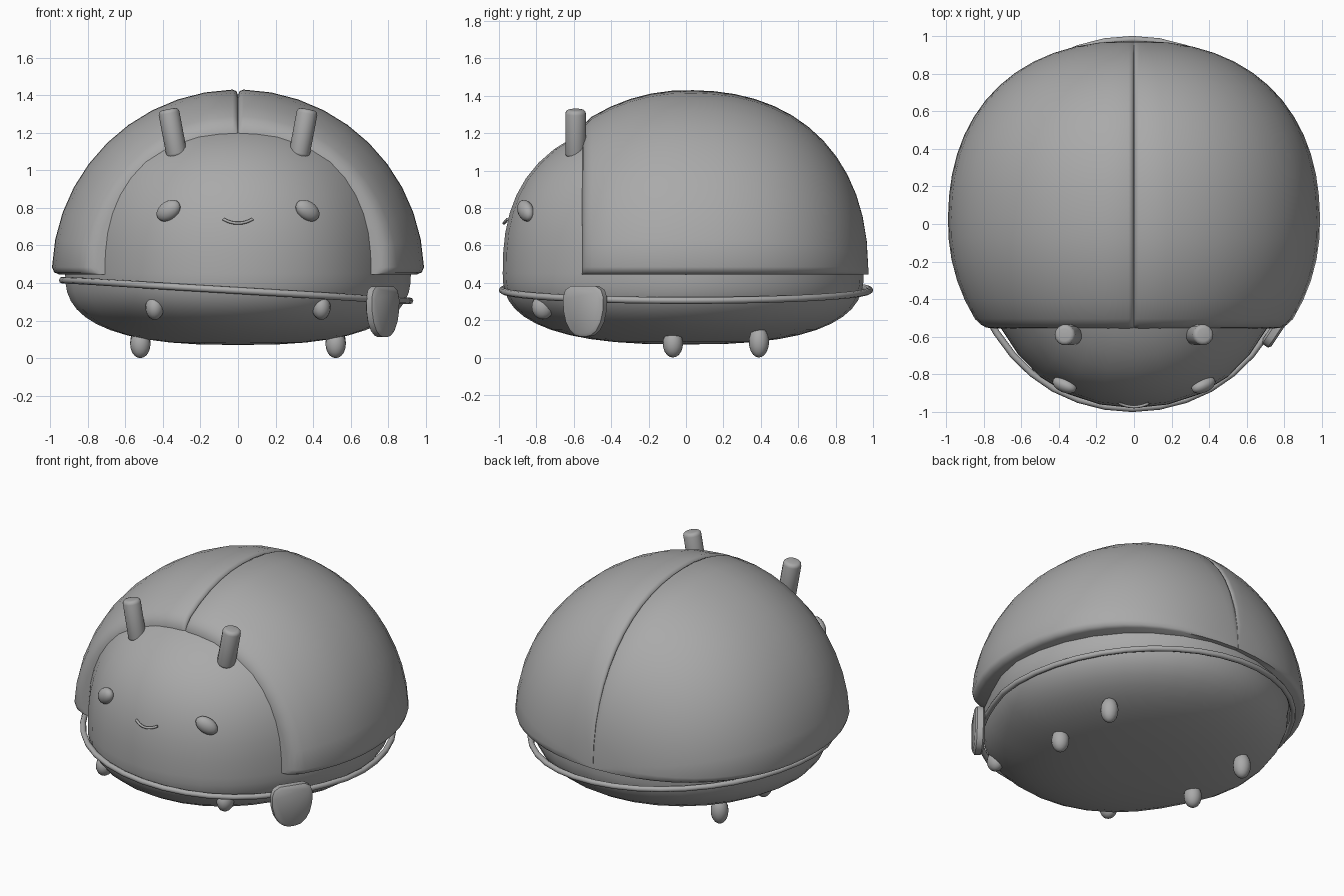
import bpy, bmesh
from math import sin, cos, pi, radians, sqrt, asin
from mathutils import Vector, Matrix

default = bpy.data.objects.get("Cube")
if default:
    bpy.data.objects.remove(default, do_unlink=True)

grey = bpy.data.materials.new("plain_grey")
grey.use_nodes = True
colour = (0.4, 0.4, 0.4, 1)
grey.diffuse_color = colour
grey.node_tree.nodes["Principled BSDF"].inputs["Base Color"].default_value = colour


def finish(name, bm, angle=40):
    """Turn a bmesh into a smooth shaded object."""
    bmesh.ops.recalc_face_normals(bm, faces=bm.faces)
    mesh = bpy.data.meshes.new(name)
    bm.to_mesh(mesh)
    bm.free()
    mesh.materials.append(grey)
    ob = bpy.data.objects.new(name, mesh)
    bpy.context.collection.objects.link(ob)
    bpy.ops.object.select_all(action="DESELECT")
    ob.select_set(True)
    bpy.context.view_layer.objects.active = ob
    bpy.ops.object.shade_smooth_by_angle(angle=radians(angle))
    return ob


def egg(name, centre, size, turn=Matrix()):
    bm = bmesh.new()
    bmesh.ops.create_uvsphere(bm, u_segments=16, v_segments=10, radius=1)
    bm.transform(Matrix.Translation(centre) @ turn @ Matrix.Diagonal((*size, 1)))
    return finish(name, bm, 60)


def tube(name, points, radius, closed=False):
    """Sweep a small round section along a path."""
    curve = bpy.data.curves.new(name, "CURVE")
    curve.dimensions = "3D"
    curve.bevel_depth = radius
    curve.bevel_resolution = 2
    curve.use_fill_caps = True
    curve.materials.append(grey)
    line = curve.splines.new("POLY")
    line.points.add(len(points) - 1)
    for p, co in zip(line.points, points):
        p.co = (*co, 1)
    line.use_cyclic_u = closed
    line.use_smooth = True
    ob = bpy.data.objects.new(name, curve)
    bpy.context.collection.objects.link(ob)


def pinch(y, amount):
    """Width factor that narrows things where the wing cases open."""
    return 1 - amount * max(0, 1 - ((y + 0.52) / 0.4) ** 2)


def round_off(s, power):
    return max(1 - min(abs(s), 1) ** power, 0) ** (1 / power)


# Body: blunt dome above the waist, flattened below
WAIST = 0.45
bm = bmesh.new()
bmesh.ops.create_uvsphere(bm, u_segments=32, v_segments=24, radius=1)
for v in bm.verts:
    flat = sqrt(v.co.x ** 2 + v.co.y ** 2) or 1
    power, height = (2.5, 0.837) if v.co.z > 0 else (2.6, 0.38)
    r = round_off(v.co.z, power)
    x, y = v.co.x / flat * r, v.co.y / flat * r
    v.co = (0.92 * x * pinch(y, 0.065), y * (0.98 if y < 0 else 0.95), WAIST + height * v.co.z)
finish("body", bm, 60)


# Wing cases: rounded quarter sections lofted from front to back
def section(r, side, y):
    a, b = min(0.028, r * 0.3), min(0.04, r * 0.3)
    pts = [(0, 0), (r - b, 0), (r - 0.3 * b, 0.3 * b)]
    lo, hi = b / r, pi / 2 - a / r
    pts += [(r * cos(t), r * sin(t)) for t in (lo + (hi - lo) * i / 10 for i in range(11))]
    pts += [(0.3 * a, r - 0.3 * a), (0, r - a)]
    return [(side * (0.001 + 0.99 * x), y, WAIST - 0.005 + 0.985 * z) for x, z in pts]


FRONT, BACK = -0.555, 0.975
start = asin((FRONT + 0.05) / BACK)
rings = [(FRONT, 0.765), (FRONT + 0.004, 0.795), (FRONT + 0.02, 0.825)]
for i in range(19):
    s = sin(start + (radians(89) - start) * i / 18)
    rings.append((BACK * s, round_off(s, 2 if s < 0 else 2.3)))
for label, side in (("left", 1), ("right", -1)):
    bm = bmesh.new()
    loops = [[bm.verts.new(p) for p in section(r, side, y)] for y, r in rings]
    for near, far in zip(loops, loops[1:]):
        n = len(near)
        for i in range(n):
            j = (i + 1) % n
            bm.faces.new((near[i], near[j], far[j], far[i]))
    bm.faces.new(loops[0])
    bm.faces.new(loops[-1])
    finish(label + "_wing_case", bm, 50)

# Tilted strap around the waist
tube("strap", [((-0.01 + 0.925 * cos(t)) * pinch(sin(t), 0.035), 0.983 * sin(t), 0.36 - 0.055 * cos(t))
               for t in (2 * pi * i / 40 for i in range(40))], 0.018, True)

# Pouch hanging on the strap
half = [(0.08, 0.132), (0.115, 0.112), (0.13, 0.07), (0.127, 0), (0.112, -0.06),
        (0.085, -0.105), (0.052, -0.13), (0.018, -0.138)]
outline = half + [(-u, w) for u, w in reversed(half)]
out = Vector((0.83, -0.56, 0)).normalized()
along = Vector((-out.y, out.x, 0))
bm = bmesh.new()
layers = []
for depth, scale in ((-0.03, 0.88), (-0.018, 1), (0.018, 1), (0.03, 0.88)):
    layers.append([bm.verts.new(Vector((0.77, -0.54, 0.25)) + out * depth
                                + along * u * scale + Vector((0, 0, w * scale)))
                   for u, w in outline])
for a, b in zip(layers, layers[1:]):
    for i in range(len(a)):
        j = (i + 1) % len(a)
        bm.faces.new((a[i], a[j], b[j], b[i]))
bm.faces.new(layers[0])
bm.faces.new(layers[-1])
finish("pouch", bm, 50)

for label, side in (("left", 1), ("right", -1)):
    # Legs
    egg(label + "_front_leg", (side * 0.443, -0.765, 0.27), (0.05, 0.06, 0.066))
    egg(label + "_middle_leg", (side * 0.52, -0.07, 0.075), (0.054, 0.054, 0.075))
    egg(label + "_rear_leg", (side * 0.52, 0.39, 0.083), (0.054, 0.054, 0.083))
    # Eyes, tilted down at the outer end and following the face
    turn = Matrix.Rotation(side * radians(24), 4, "Z") @ Matrix.Rotation(side * radians(32), 4, "Y")
    egg(label + "_eye", (side * 0.37, -0.857, 0.785), (0.074, 0.04, 0.05), turn)
    # Antennae with softened rims
    base, tip = Vector((side * 0.323, -0.59, 1.07)), Vector((side * 0.371, -0.59, 1.325))
    axis = tip - base
    bm = bmesh.new()
    bmesh.ops.create_cone(bm, cap_ends=True, segments=14, radius1=0.056,
                          radius2=0.056, depth=axis.length)
    rims = [e for e in bm.edges if abs(e.verts[0].co.z - e.verts[1].co.z) < 0.01]
    bmesh.ops.bevel(bm, geom=rims, offset=0.022, segments=3, profile=0.5, affect="EDGES")
    bm.transform(Matrix.Translation((base + tip) / 2) @ axis.to_track_quat("Z", "Y").to_matrix().to_4x4())
    finish(label + "_antenna", bm)

# Smile
tube("smile", [(0.078 * k, -0.973 + 0.018 * k * k, 0.718 + 0.022 * k * k)
               for k in (i / 5 - 1 for i in range(11))], 0.008)
